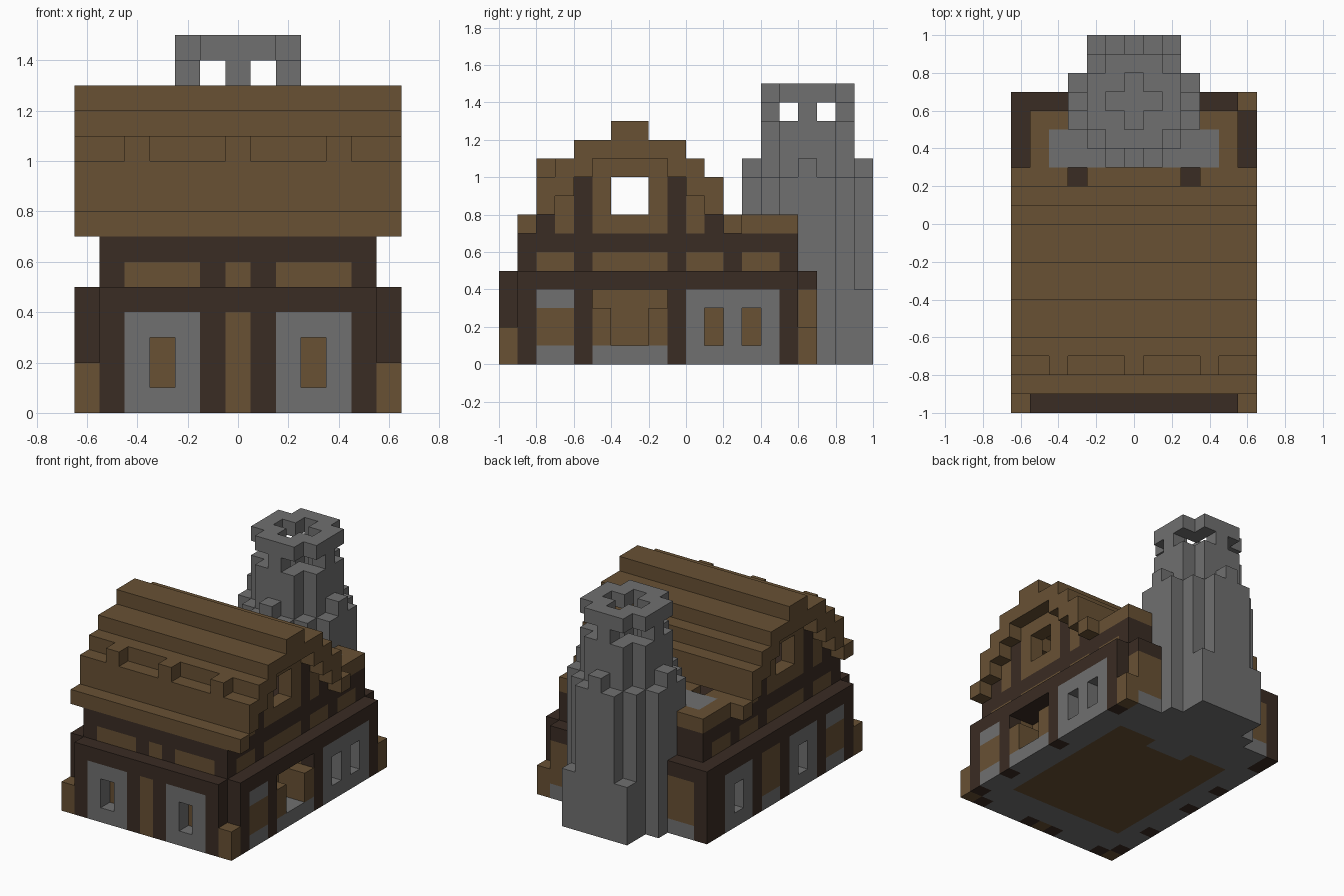
import bpy, bmesh
from mathutils import Vector

old = bpy.data.objects.get("Cube")
if old:
    bpy.data.objects.remove(old, do_unlink=True)

COLOURS = {"wood_brown": (0.138, 0.082, 0.034),
           "timber_dark": (0.042, 0.025, 0.017),
           "stone_grey": (0.162, 0.162, 0.162)}
MATS = []
for mat_name, rgb in COLOURS.items():
    m = bpy.data.materials.new(mat_name)
    m.use_nodes = True
    m.diffuse_color = (*rgb, 1)
    m.node_tree.nodes["Principled BSDF"].inputs["Base Color"].default_value = (*rgb, 1)
    MATS.append(m)
WOOD, DARK, STONE = range(3)
S = 0.1          # block size
blocks = {}      # (i, j, k) -> (part, colour)


def span(r):
    return (r,) if isinstance(r, int) else range(r[0], r[1] + 1)


def fill(part, colour, xs, ys, zs):
    for i in span(xs):
        for j in span(ys):
            for k in span(zs):
                blocks[i, j, k] = (part, colour)


def carve(xs, ys, zs):
    for i in span(xs):
        for j in span(ys):
            for k in span(zs):
                blocks.pop((i, j, k), None)


# Ground storey: foundation, wooden core and timber walls
G = "ground_storey"
fill(G, STONE, (-5, 5), (-9, 5), 0)
fill(G, WOOD, (-4, 4), (-7, 3), 0)
fill(G, WOOD, (-5, 5), (-9, 5), (1, 3))
fill(G, DARK, (-5, 5), (-9, 5), 4)
fill(G, DARK, (-5, 5), -10, (0, 4))
fill(G, DARK, (-5, 5), 6, (0, 4))
for side in (-6, 6):
    fill(G, DARK, side, (-9, 5), (0, 4))
fill(G, DARK, -6, 6, (0, 4))

# Front panels and windows
fill(G, WOOD, 0, -10, (0, 3))
for s in (-1, 1):
    fill(G, STONE, tuple(sorted((2 * s, 4 * s))), -10, (0, 3))
    carve(3 * s, -10, (1, 2))

# Panels shared by both sides, next to the front corners
for side in (-6, 6):
    fill(G, STONE, side, (-8, -7), (0, 3))
    fill(G, WOOD, side, (-8, -7), (1, 2))

# One side: recessed porch and a stone bay with two windows
fill(G, STONE, 6, (-5, -2), 0)
carve((5, 6), (-5, -2), (1, 3))
for j in (-5, -2):
    fill(G, WOOD, (5, 6), j, (1, 2))
fill(G, STONE, 6, (0, 4), (0, 3))
for j in (1, 3):
    carve(6, j, (1, 2))

# Other side: two stone bays with a window each, wood between
for j in (-4, 3):
    fill(G, STONE, -6, (j - 1, j + 1), (0, 3))
    carve(-6, j, (1, 2))
fill(G, WOOD, -6, (-1, 0), (0, 3))
fill(G, STONE, -6, (-1, 0), 0)

# Back panels
for xs in ((-5, -4), (4, 5)):
    fill(G, WOOD, xs, 6, (1, 3))
    fill(G, STONE, xs, 6, 0)

# Short corner posts
for i, j in ((-6, -10), (6, -10), (6, 6)):
    fill("corner_posts", WOOD, i, j, (0, 1))

# Upper storey with a row of low panels
U = "upper_storey"
fill(U, DARK, (-5, 5), (-9, 5), (5, 6))
for xs in ((-4, -2), 0, (2, 4)):
    fill(U, WOOD, xs, -9, 5)
for side in (-5, 5):
    for ys in ((-8, -7), (-5, -2), (0, 1), (3, 4)):
        fill(U, WOOD, side, ys, 5)

# Gable walls, mirrored about the ridge, with an open window
for side in (-5, 5):
    fill("gables", DARK, side, (-8, 1), 7)
    fill("gables", WOOD, side, (-5, -2), (7, 10))
    for j in (-7, 0):
        fill("gables", WOOD, side, j, (7, 8))
    for j in (-6, -1):
        fill("gables", DARK, side, j, (7, 9))
    carve(side, (-4, -3), (8, 9))

# Stepped roof shell: (lowest block, highest block) from eave to ridge
R = "roof"
STEPS = [(7, 7), (8, 9), (9, 10), (10, 11), (11, 11), (11, 12)]
for n, zs in enumerate(STEPS):
    for j in (-9 + n, 2 - n):
        fill(R, WOOD, (-6, 6), j, zs)
for i in (-4, 0, 4):
    fill(R, WOOD, i, -8, 10)
fill(R, WOOD, (-5, 5), (3, 5), 7)
for i in (-3, 3):
    carve(i, 2, 7)

# Round stone tower at the back, given as half widths per row
T = "tower"
for j, half in zip(range(3, 10), (1, 2, 3, 3, 3, 2, 1)):
    fill(T, STONE, (-half, half), j, (0, 9))
fill(T, STONE, (-2, 2), 9, (0, 3))
fill(T, STONE, (-4, 4), (3, 4), 7)
for i, j in ((0, 3), (0, 9), (-3, 6), (3, 6)):
    fill(T, STONE, i, j, 10)

# Upper shaft and crown, with clipped corners and a cross-shaped well
for j, half in zip(range(4, 9), (1, 2, 2, 2, 1)):
    fill(T, STONE, (-half, half), j, (10, 12))
    fill(T, STONE, (-half, half), j, 14)
for i, j in ((0, 4), (0, 8), (-2, 6), (2, 6)):
    fill(T, STONE, i, j, 13)
carve((-1, 1), 6, (10, 14))
carve(0, (5, 7), (10, 14))

# Turn the blocks of each part into a mesh of outer faces
AXES = [Vector((1, 0, 0)), Vector((0, 1, 0)), Vector((0, 0, 1))]


def build(part):
    bm = bmesh.new()
    for (i, j, k), (owner, colour) in blocks.items():
        if owner != part:
            continue
        centre = Vector((i, j + 0.5, k + 0.5)) * S
        for a in range(3):
            for sign in (-1, 1):
                n = AXES[a] * sign
                if (i + int(n.x), j + int(n.y), k + int(n.z)) in blocks:
                    continue
                u = AXES[(a + 1) % 3] * S / 2
                v = AXES[(a + 2) % 3] * S / 2 * sign
                c = centre + n * S / 2
                f = bm.faces.new([bm.verts.new(p) for p in
                                  (c - u - v, c + u - v, c + u + v, c - u + v)])
                f.material_index = colour
    bmesh.ops.remove_doubles(bm, verts=bm.verts, dist=0.001)
    bmesh.ops.dissolve_limit(bm, angle_limit=0.01, verts=bm.verts,
                             edges=bm.edges, delimit={'MATERIAL'})
    mesh = bpy.data.meshes.new(part)
    bm.to_mesh(mesh)
    bm.free()
    for m in MATS:
        mesh.materials.append(m)
    bpy.context.collection.objects.link(bpy.data.objects.new(part, mesh))


for part in (G, "corner_posts", U, "gables", R, T):
    build(part)
